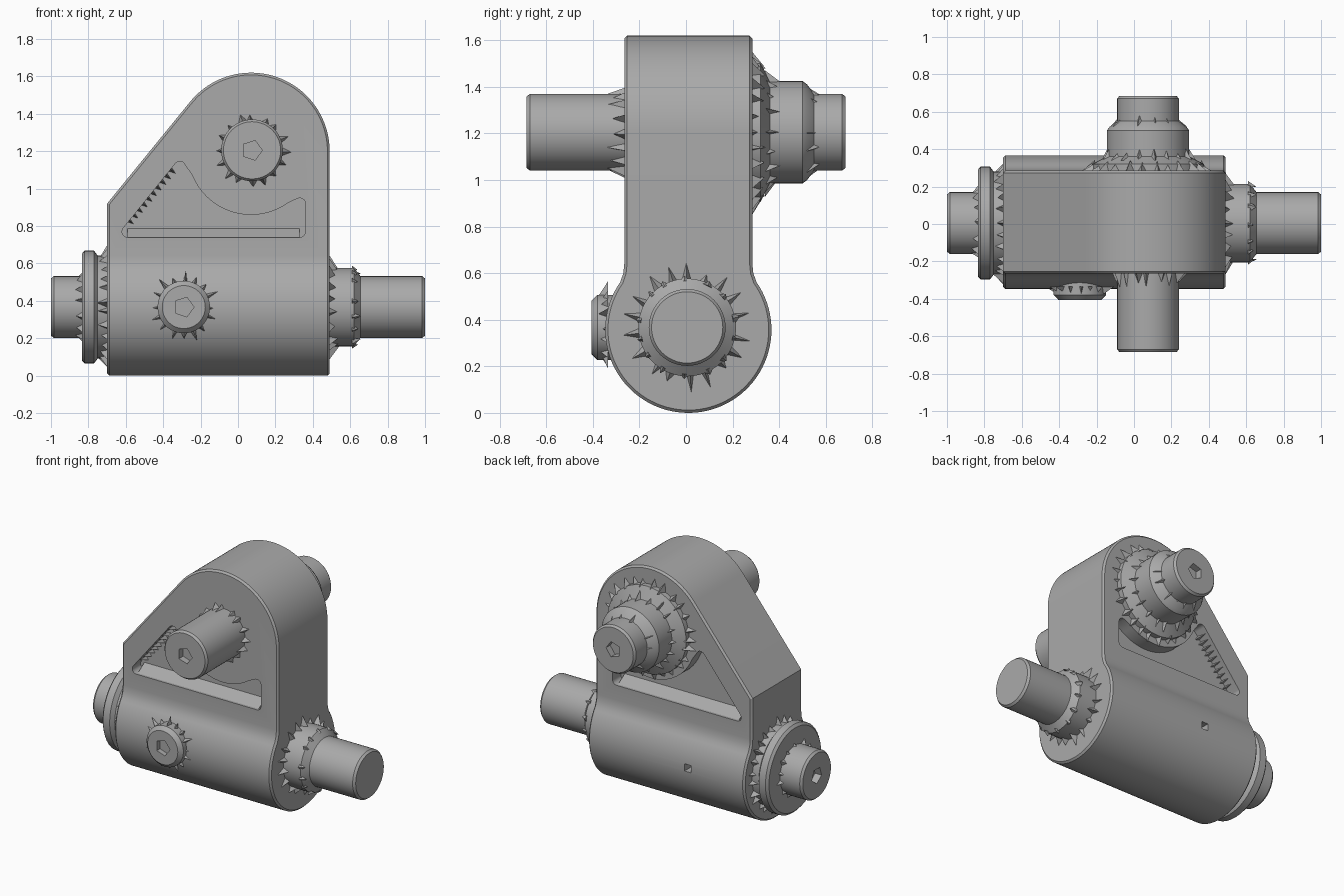
import bpy, bmesh, math, random
from mathutils import Matrix, Vector

random.seed(4)
cube = bpy.data.objects.get("Cube")
if cube:
    bpy.data.objects.remove(cube, do_unlink=True)

steel = bpy.data.materials.new("grey_steel")
steel.use_nodes = True
grey = (0.4, 0.4, 0.4, 1)
steel.diffuse_color = grey
steel.node_tree.nodes["Principled BSDF"].inputs["Base Color"].default_value = grey

# Turning frames: local z becomes the named axis
FRAME = {"x": Matrix.Rotation(math.pi / 2, 4, "Y"), "y": Matrix.Rotation(-math.pi / 2, 4, "X")}


def finish(name, bm):
    bmesh.ops.recalc_face_normals(bm, faces=bm.faces)
    mesh = bpy.data.meshes.new(name)
    bm.to_mesh(mesh)
    bm.free()
    mesh.materials.append(steel)
    obj = bpy.data.objects.new(name, mesh)
    bpy.context.collection.objects.link(obj)
    return obj


def select(obj):
    bpy.ops.object.select_all(action="DESELECT")
    obj.select_set(True)
    bpy.context.view_layer.objects.active = obj


def smooth(obj):
    select(obj)
    bpy.ops.object.shade_smooth_by_angle(angle=math.radians(25))


def boolean(obj, tool, operation="DIFFERENCE"):
    mod = obj.modifiers.new("cut", "BOOLEAN")
    mod.object, mod.operation, mod.solver = tool, operation, "EXACT"
    select(obj)
    bpy.ops.object.modifier_apply(modifier=mod.name)
    bpy.data.objects.remove(tool, do_unlink=True)


def arc(cx, cy, r, start, end, n):
    angles = [math.radians(start + (end - start) * i / n) for i in range(n + 1)]
    return [(cx + r * math.cos(a), cy + r * math.sin(a)) for a in angles]


def prism(name, points, axis, low, high):
    """Extrude an outline: (x, z) along y, or (y, z) along x."""
    bm = bmesh.new()
    rings = []
    for w in (low, high):
        rings.append([bm.verts.new((u, w, v) if axis == "y" else (w, u, v)) for u, v in points])
    bm.faces.new(rings[0])
    bm.faces.new(rings[1])
    for i in range(len(points)):
        j = (i + 1) % len(points)
        bm.faces.new((rings[0][i], rings[0][j], rings[1][j], rings[1][i]))
    return finish(name, bm)


def turned(name, axis, centre, profile, sides=48):
    """Lathe (radius, position) pairs around an axis through centre."""
    bm = bmesh.new()
    rings = []
    for r, w in profile:
        rings.append([bm.verts.new((x, y, w)) for x, y in arc(0, 0, r, 0, 360, sides)[:-1]])
    for a, b in zip(rings, rings[1:]):
        for i in range(sides):
            j = (i + 1) % sides
            bm.faces.new((a[i], a[j], b[j], b[i]))
    bm.faces.new(rings[0])
    bm.faces.new(rings[-1])
    bm.transform(Matrix.Translation(centre) @ FRAME[axis])
    return finish(name, bm)


def burrs(name, axis, centre, base, height, inner, outer, count):
    """Ring of pointed wedges where a round part meets a wall."""
    bm = bmesh.new()
    for i in range(count):
        a = math.tau * (i + random.uniform(-0.2, 0.2)) / count
        half = math.pi / count * random.uniform(0.4, 0.8)
        reach = inner + (outer - inner) * random.uniform(0.5, 1)
        tip = base + height * random.uniform(0.5, 1)
        spots = ((inner, a - half, base), (inner, a + half, base), (reach, a, base), (inner, a, tip))
        v = [bm.verts.new((r * math.cos(t), r * math.sin(t), w)) for r, t, w in spots]
        for k in range(4):
            bm.faces.new(v[:k] + v[k + 1:])
    bm.transform(Matrix.Translation(centre) @ FRAME[axis])
    return finish(name, bm)


def socket(obj, axis, centre, low, high):
    boolean(obj, turned("socket_cutter", axis, centre, [(0.055, low), (0.055, high)], 5))


# Housing: keyhole side section trimmed to the sloped front outline
keyhole = arc(0.01, 0.357, 0.357, -215, 35, 64)
keyhole += [(0.289, 0.6), (0.285, 0.64), (0.285, 1.8), (-0.265, 1.8), (-0.265, 0.64), (-0.269, 0.6)]
housing = prism("housing", keyhole, "x", -0.7, 0.49)
outline = arc(0.07, 1.2, 0.42, 0, 140.9, 40) + [(-0.7, 0.92), (-0.7, -0.1), (0.49, -0.1)]
# Keep the trimming ends slightly outside the barrel ends
outline = outline[:-3] + [(-0.7, 0.92), (-0.71, 0.9), (-0.71, -0.1), (0.5, -0.1), (0.5, 1.19)]
boolean(housing, prism("outline_cutter", outline, "y", -0.6, 0.6), "INTERSECT")
bevel = housing.modifiers.new("edge", "BEVEL")
bevel.width, bevel.segments, bevel.limit_method = 0.012, 1, "ANGLE"
bevel.angle_limit = math.radians(40)
select(housing)
bpy.ops.object.modifier_apply(modifier=bevel.name)

# Triangular pockets front and back, following the bearing circle
pocket = arc(0.07, 1.2, 0.34, 202, 306, 28)
pocket += arc(0.33, 0.92, 0.03, 110, 0, 5) + arc(0.33, 0.77, 0.03, 0, -90, 5)
pocket += arc(-0.59, 0.77, 0.03, 270, 140, 6) + arc(-0.31, 1.11, 0.035, 140, 60, 5)
for low, high in ((-0.5, -0.175), (0.195, 0.5)):
    boolean(housing, prism("pocket_cutter", pocket, "y", low, high))
# Small square drain hole in the back of the barrel
boolean(housing, prism("drain_cutter", arc(-0.27, 0.36, 0.035, 45, 315, 3), "y", 0.28, 0.5))
smooth(housing)

# Sloped ledge along the bottom of each pocket
for name, wall, floor in (("front_ledge", -0.255, -0.17), ("back_ledge", 0.275, 0.19)):
    ledge = [(wall, 0.735), (floor, 0.79), (floor, 0.735)]
    prism(name, ledge, "x", -0.59, 0.33)

# Input shaft with flange and collar
low_axis = Vector((0, 0.005, 0.367))
shaft = turned("input_shaft", "x", low_axis, [(0.153, -1), (0.165, -0.985), (0.165, 0.985), (0.153, 1)])
socket(shaft, "x", low_axis, -1.1, -0.95)
flange = turned("input_flange", "x", low_axis,
                [(0.285, -0.835), (0.302, -0.82), (0.302, -0.77), (0.275, -0.75), (0.275, -0.69)])
collar = turned("input_collar", "x", low_axis, [(0.21, 0.48), (0.21, 0.62), (0.165, 0.655)])

# Output shaft with stepped rear boss
top_axis = Vector((0.075, 0, 1.205))
output = turned("output_shaft", "y", top_axis,
                [(0.153, -0.685), (0.165, -0.67), (0.165, 0.67), (0.153, 0.685)])
for low, high in ((-0.8, -0.64), (0.64, 0.8)):
    socket(output, "y", top_axis, low, high)
boss = turned("output_boss", "y", top_axis,
              [(0.3, 0.27), (0.3, 0.32), (0.22, 0.36), (0.22, 0.5), (0.205, 0.52), (0.165, 0.55)])

# Filler plug on the front of the barrel
plug_axis = Vector((-0.29, 0, 0.367))
plug = turned("filler_plug", "y", plug_axis, [(0.115, -0.405), (0.14, -0.38), (0.14, -0.25)])
socket(plug, "y", plug_axis, -0.5, -0.37)
for part in (shaft, flange, collar, output, boss, plug):
    smooth(part)

# Burrs around every joint
for name, axis, centre, base, height, inner, outer, count in (
        ("flange_burrs", "x", low_axis, -0.7, -0.06, 0.27, 0.33, 26),
        ("flange_shaft_burrs", "x", low_axis, -0.83, -0.05, 0.16, 0.21, 14),
        ("collar_burrs", "x", low_axis, 0.49, 0.06, 0.2, 0.28, 18),
        ("collar_tip_burrs", "x", low_axis, 0.61, 0.05, 0.2, 0.23, 14),
        ("output_front_burrs", "y", top_axis, -0.265, -0.09, 0.16, 0.21, 16),
        ("boss_base_burrs", "y", top_axis, 0.285, 0.06, 0.29, 0.36, 26),
        ("boss_step_burrs", "y", top_axis, 0.34, 0.08, 0.21, 0.28, 18),
        ("boss_tip_burrs", "y", top_axis, 0.52, 0.07, 0.16, 0.21, 14),
        ("plug_burrs", "y", plug_axis, -0.335, -0.05, 0.13, 0.2, 16)):
    burrs(name, axis, centre, base, height, inner, outer, count)

# Burrs along the sloped edge of each pocket
for name, y0, y1 in (("front_pocket_burrs", -0.255, -0.17), ("back_pocket_burrs", 0.275, 0.19)):
    bm = bmesh.new()
    for i in range(10):
        p = Vector((-0.6, 0, 0.82)).lerp(Vector((-0.35, 0, 1.12)), (i + 0.5) / 10)
        spots = [p + Vector(o) for o in ((-0.015, y1, -0.01), (0.005, y1, 0.014), (0.03, y1, -0.025), (0, y0, 0))]
        v = [bm.verts.new(s) for s in spots]
        for k in range(4):
            bm.faces.new(v[:k] + v[k + 1:])
    finish(name, bm)
